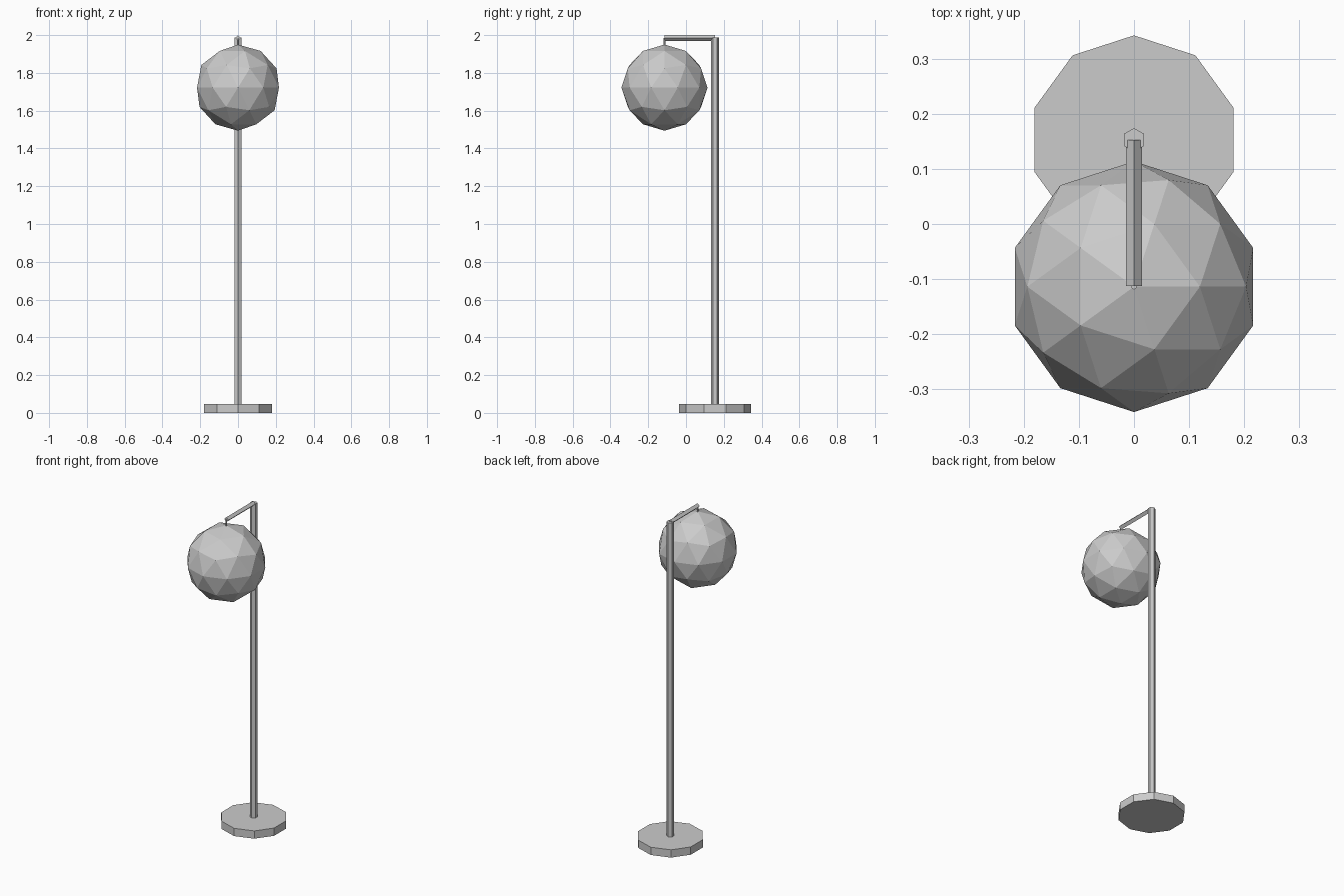
import bpy
import math
from mathutils import Vector

cube = bpy.data.objects.get("Cube")
if cube:
    bpy.data.objects.remove(cube, do_unlink=True)

grey = bpy.data.materials.new("light_grey")
grey.use_nodes = True
colour = (0.6, 0.6, 0.6, 1)
grey.diffuse_color = colour
grey.node_tree.nodes["Principled BSDF"].inputs["Base Color"].default_value = colour

POLE_Y = 0.153
GLOBE_Y = -0.114
ARM_Z = 1.985


def finish(name):
    obj = bpy.context.object
    obj.name = name
    obj.data.materials.append(grey)
    return obj


def rod(name, start, end, radius, sides):
    """Flat-sided rod running between two points."""
    start, end = Vector(start), Vector(end)
    axis = end - start
    bpy.ops.mesh.primitive_cylinder_add(
        vertices=sides, radius=radius, depth=axis.length,
        location=(start + end) / 2,
        rotation=(math.atan2(-axis.y, axis.z), 0, 0))
    return finish(name)


# Ten-sided foot and six-sided pole
rod("base", (0, POLE_Y, 0), (0, POLE_Y, 0.048), 0.19, 10)
rod("pole", (0, POLE_Y, 0.04), (0, POLE_Y, 1.988), 0.0215, 6)

# Arm with a ridge on top, and the short hanger below its tip
rod("arm", (0, POLE_Y, ARM_Z), (0, GLOBE_Y + 0.001, ARM_Z), 0.015, 4)
rod("hanger", (0, GLOBE_Y, 1.94), (0, GLOBE_Y, ARM_Z), 0.005, 6)

# Faceted globe shade
bpy.ops.mesh.primitive_ico_sphere_add(
    subdivisions=2, radius=0.228, location=(0, GLOBE_Y, 1.722))
finish("globe_shade")
